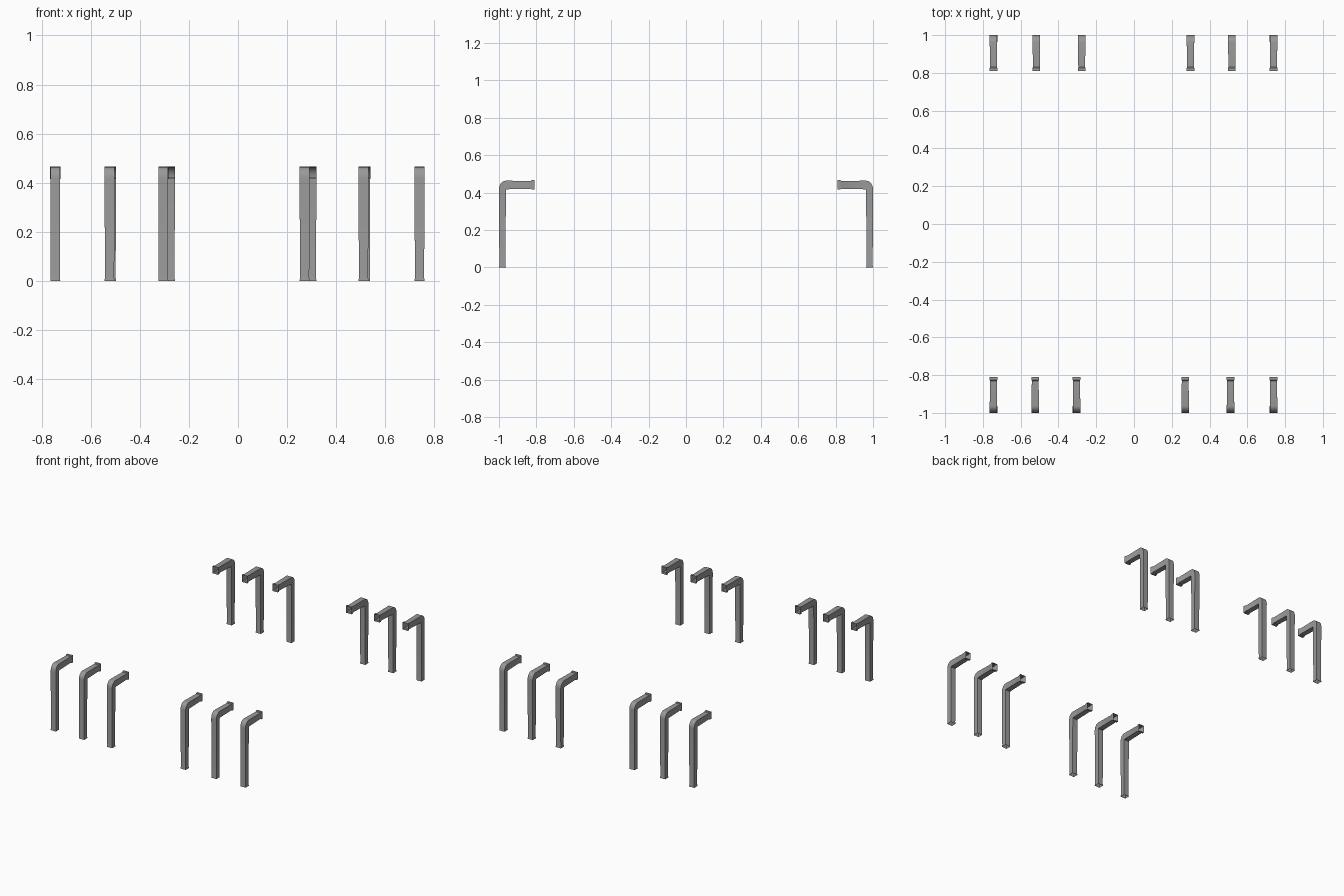
import bpy
import bmesh
from math import sin, cos, pi

old = bpy.data.objects.get("Cube")
if old:
    bpy.data.objects.remove(old, do_unlink=True)

# Plain grey metal
grey = bpy.data.materials.new("grey_metal")
grey.use_nodes = True
colour = (0.32, 0.32, 0.32, 1)
grey.diffuse_color = colour
grey.node_tree.nodes["Principled BSDF"].inputs["Base Color"].default_value = colour

OUTER, INNER, TIP = 1.0, 0.963, 0.81     # distances from the centre line
TOP, UNDER = 0.467, 0.418                # arm heights
BEND_STEPS = 8


def ring(bm, half_width, outer, inner):
    """Rectangular section; outer and inner are (y, z) points."""
    return [bm.verts.new((x, *p)) for x, p in (
        (-half_width, outer), (half_width, outer),
        (half_width, inner), (-half_width, inner))]


def bent_tube(name, x, side):
    """Hollow tube with a flared foot, a round elbow and a flared tip."""
    bm = bmesh.new()
    # Upright with flared foot
    rings = [ring(bm, 0.0205, (-OUTER, 0), (-INNER, 0)),
             ring(bm, 0.019, (-OUTER + 0.002, 0.012), (-INNER - 0.002, 0.012))]
    # Elbow turning about its inner corner
    for i in range(BEND_STEPS + 1):
        a = pi / 2 * i / BEND_STEPS
        rings.append(ring(bm, 0.020,
                          (-INNER - (OUTER - INNER) * cos(a), UNDER + (TOP - 0.003 - UNDER) * sin(a)),
                          (-INNER + 0.003 * sin(a), UNDER - 0.003 * cos(a))))
    # Arm with flared tip
    rings.append(ring(bm, 0.018, (-TIP - 0.02, TOP - 0.004), (-TIP - 0.02, UNDER + 0.003)))
    rings.append(ring(bm, 0.0205, (-TIP - 0.015, TOP), (-TIP - 0.015, UNDER - 0.002)))
    rings.append(ring(bm, 0.0205, (-TIP, TOP), (-TIP, UNDER - 0.002)))
    for low, high in zip(rings, rings[1:]):
        for i in range(4):
            j = (i + 1) % 4
            bm.faces.new((low[i], low[j], high[j], high[i]))
    if side > 0:
        bmesh.ops.scale(bm, vec=(1, -1, 1), verts=bm.verts)
        bmesh.ops.reverse_faces(bm, faces=bm.faces)
    mesh = bpy.data.meshes.new(name)
    bm.to_mesh(mesh)
    bm.free()
    mesh.materials.append(grey)
    obj = bpy.data.objects.new(name, mesh)
    obj.location.x = x
    bpy.context.collection.objects.link(obj)
    bpy.context.view_layer.objects.active = obj
    obj.select_set(True)


bpy.ops.object.select_all(action="DESELECT")
rows = {
    "front": (-1, (-0.744, -0.523, -0.304, 0.271, 0.511, 0.739)),
    "back": (1, (-0.744, -0.517, -0.277, 0.299, 0.518, 0.739)),
}
for row, (side, places) in rows.items():
    for number, x in enumerate(places, 1):
        bent_tube(f"{row}_bent_tube_{number}", x, side)
bpy.ops.object.shade_smooth_by_angle(angle=pi / 6)
